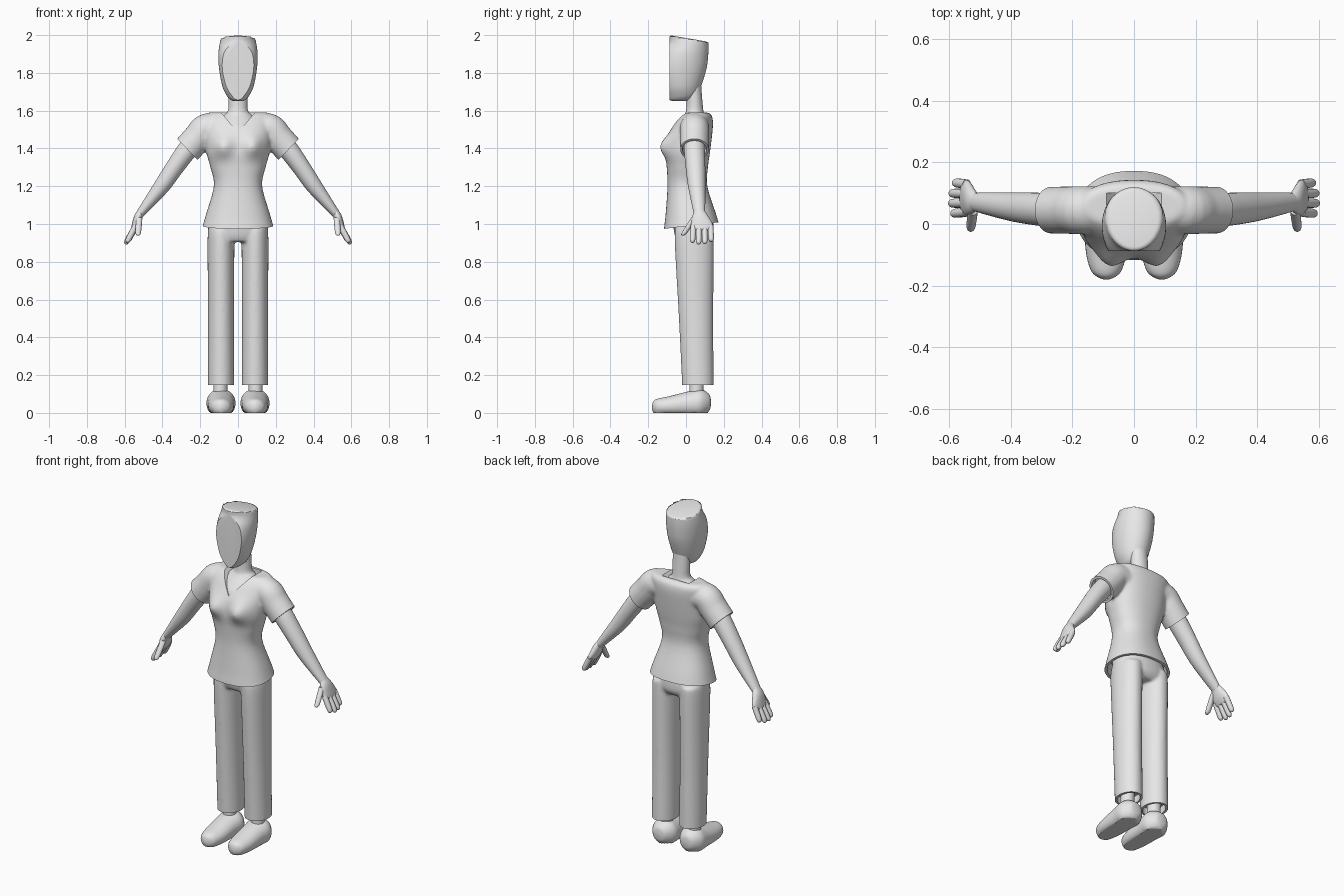
import bpy, bmesh, math
from mathutils import Vector

if "Cube" in bpy.data.objects:
    bpy.data.objects.remove(bpy.data.objects["Cube"])

Y, Z = Vector((0, 1, 0)), Vector((0, 0, 1))

grey = bpy.data.materials.new("plain_grey")
grey.use_nodes = True
grey.diffuse_color = (0.8, 0.8, 0.8, 1)
grey.node_tree.nodes["Principled BSDF"].inputs["Base Color"].default_value = grey.diffuse_color


def resample(rows, k):
    """Catmull-Rom smoothing of rows of numbers."""
    out = []
    for i in range(len(rows) - 1):
        a, b, c, d = (rows[max(i - 1, 0)], rows[i], rows[i + 1], rows[min(i + 2, len(rows) - 1)])
        for j in range(k):
            t = j / k
            out.append([q + t / 2 * (r - p + t * (2 * p - 5 * q + 4 * r - s + t * (3 * (q - r) + s - p)))
                        for p, q, r, s in zip(a, b, c, d)])
    return out + [list(rows[-1])]


def tube(rows, v=Y, side=1, p=1.0, n=32, k=5):
    """Rings along a path; each row is x, y, z, radius across, radius along v."""
    rows = resample(rows, k)
    pts = [Vector(r[:3]) for r in rows]
    rings = []
    for i, r in enumerate(rows):
        t = pts[min(i + 1, len(pts) - 1)] - pts[max(i - 1, 0)]
        u = v.cross(t).normalized()
        ring = []
        for j in range(n):
            c, s = math.cos(math.tau * j / n), math.sin(math.tau * j / n)
            c, s = math.copysign(abs(c) ** p, c), math.copysign(abs(s) ** p, s)
            q = pts[i] + u * r[3] * c + v * r[4] * s
            ring.append(Vector((q.x * side, q.y, q.z)))
        rings.append(ring)
    return rings


def body(rows):
    """Rows of height, half width, front y and back y turned into path rows."""
    return [(0, (f + b) / 2, z, w, (b - f) / 2) for z, w, f, b in rows]


def build(name, *lofts):
    """One object from lofted rings with capped ends."""
    bm = bmesh.new()
    for rings in lofts:
        loops = [[bm.verts.new(q) for q in ring] for ring in rings]
        n = len(loops[0])
        for a, b in zip(loops, loops[1:]):
            for j in range(n):
                bm.faces.new((a[j], a[(j + 1) % n], b[(j + 1) % n], b[j]))
        bm.faces.new(loops[0])
        bm.faces.new(loops[-1])
    bmesh.ops.recalc_face_normals(bm, faces=bm.faces)
    mesh = bpy.data.meshes.new(name)
    bm.to_mesh(mesh)
    bm.free()
    ob = bpy.data.objects.new(name, mesh)
    bpy.context.collection.objects.link(ob)
    mesh.materials.append(grey)
    return ob


def activate(ob):
    bpy.ops.object.select_all(action='DESELECT')
    ob.select_set(True)
    bpy.context.view_layer.objects.active = ob


def smooth(ob):
    activate(ob)
    bpy.ops.object.shade_smooth_by_angle(angle=math.radians(40))


def blend(ob, voxel, cutters):
    """Fuse overlapping lofts into soft cloth, then trim it crisply."""
    m = ob.modifiers.new("fuse", 'REMESH')
    m.mode, m.voxel_size = 'VOXEL', voxel
    m = ob.modifiers.new("soften", 'SMOOTH')
    m.factor, m.iterations = 0.5, 8
    helpers = []
    for rings in cutters:
        h = build("cutter", rings)
        h.hide_render = True
        m = ob.modifiers.new("trim", 'BOOLEAN')
        m.operation, m.solver, m.object = 'DIFFERENCE', 'EXACT', h
        helpers.append(h)
    activate(ob)
    for m in list(ob.modifiers):
        bpy.ops.object.modifier_apply(modifier=m.name)
    for h in helpers:
        bpy.data.objects.remove(h)
    smooth(ob)


# Shirt: torso with bust, two sleeves, V neck and open hems
torso_rows = [(.93, .205, -.12, .19), (.98, .19, -.116, .18), (1.05, .17, -.108, .16),
              (1.2, .128, -.098, .113), (1.3, .146, -.102, .116), (1.38, .168, -.108, .127),
              (1.46, .176, -.098, .137), (1.53, .18, -.062, .143), (1.57, .18, -.03, .138),
              (1.59, .16, -.005, .12)]
torso = tube(body(torso_rows), p=.87, n=64)
for ring in torso:
    for q in ring:
        if q.y < 0:
            q.y -= .04 * math.exp(-((abs(q.x) - .08) / .05) ** 2 - ((q.z - 1.41) / .055) ** 2)
sleeve = [(.08, .045, 1.5, .072, .075), (.165, .045, 1.508, .078, .078), (.215, .045, 1.454, .078, .077),
          (.268, .045, 1.395, .078, .076), (.31, .045, 1.35, .078, .076)]
hollow_hem = [(z, w - .014, f + .014, b - .014) for z, w, f, b in torso_rows[:3]]
neck_cut = [[Vector((x, y, z)) for x, z in ((-.17, 1.685), (.17, 1.685), (0, 1.485))] for y in (-.3, .1)]
hem_tilt = Vector((0, 1, .12))
cuts = [tube([(0, .03, .7, .5, .5), (0, .03, .992, .5, .5)], v=hem_tilt, k=1),
        tube(body(hollow_hem), p=.87), neck_cut]
for s in (1, -1):
    cuts.append(tube([(.268, .045, 1.395, .12, .12), (.36, .045, 1.307, .12, .12)], side=s, k=1))
    cuts.append(tube([(.245, .045, 1.417, .064, .064), (.31, .045, 1.355, .064, .064)], side=s, k=1))
shirt = build("shirt", torso, *[tube(sleeve, side=s) for s in (1, -1)])
blend(shirt, .008, cuts)

# Trousers: hips, seat and two straight legs with open cuffs
hips = tube(body([(.905, .135, -.045, .12), (.94, .152, -.06, .145), (1.0, .158, -.068, .145),
                  (1.07, .14, -.07, .13)]), p=.9)
leg = [(.09, .063, .1, .069, .084), (.09, .063, .15, .069, .084), (.09, .053, .5, .069, .091),
       (.09, .044, .9, .071, .104), (.088, .045, .98, .068, .1)]
cuts = [tube([(0, 0, 0, .5, .5), (0, 0, .147, .5, .5)], k=1)]
cuts += [tube([(.09, .063, .1, .056, .071), (.09, .062, .19, .056, .071)], side=s, k=1) for s in (1, -1)]
trousers = build("trousers", hips, *[tube(leg, side=s, k=8) for s in (1, -1)])
blend(trousers, .008, cuts)

# Neck flaring into the upper chest
neck = [(1.42, .13, -.1, .11), (1.5, .12, -.076, .11), (1.545, .1, -.04, .108), (1.575, .075, -.012, .1),
        (1.6, .053, .0, .092), (1.66, .05, .004, .086), (1.74, .05, .0, .08)]
smooth(build("neck", tube(body(neck))))

# Head: rounded form sliced flat at the crown and the face
head_rows = [(1.65, .02, -.07, -.01), (1.658, .04, -.088, .03), (1.68, .06, -.1, .058),
             (1.73, .083, -.122, .08), (1.82, .1, -.142, .108), (1.9, .104, -.126, .118),
             (1.96, .096, -.09, .119), (2.0, .086, -.088, .116), (2.04, .078, -.086, .11)]
head = build("head", tube(body(head_rows), n=64))
bm = bmesh.new()
bm.from_mesh(head.data)
for co, no, soft in (((0, -.09, 2.0), (0, .17, 1), .014), ((0, -.087, 1.8), (0, -1, 0), 0)):
    geom = bm.verts[:] + bm.edges[:] + bm.faces[:]
    cut = bmesh.ops.bisect_plane(bm, geom=geom, plane_co=co, plane_no=no, clear_outer=True)
    edges = [e for e in cut["geom_cut"] if isinstance(e, bmesh.types.BMEdge)]
    bmesh.ops.holes_fill(bm, edges=edges, sides=0)
    if soft:
        bmesh.ops.bevel(bm, geom=edges, offset=soft, segments=3, profile=.5, affect='EDGES')
bmesh.ops.recalc_face_normals(bm, faces=bm.faces)
bm.to_mesh(head.data)
bm.free()
smooth(head)

# Limbs made once per side
arm = [(.23, .045, 1.435, .052, .054), (.27, .045, 1.39, .053, .055), (.335, .05, 1.3, .048, .052),
       (.4, .056, 1.205, .043, .046), (.47, .065, 1.115, .031, .037), (.522, .072, 1.05, .021, .029)]
palm = [(.512, .072, 1.07, .018, .026), (.527, .076, 1.04, .022, .043), (.54, .084, 1.0, .021, .057),
        (.552, .085, .97, .015, .055), (.554, .085, .965, .006, .045)]
shoe = [(.09, .132, .055, .012, .012), (.09, .122, .055, .042, .045), (.09, .075, .052, .075, .074),
        (.09, .01, .046, .072, .067), (.09, -.09, .036, .066, .052), (.09, -.15, .033, .05, .042),
        (.09, -.172, .032, .028, .03), (.09, -.18, .03, .008, .01)]


def finger(start, end, r, side):
    a, b = Vector(start), Vector(end)
    steps = ((0, 1), (.5, 1), (.85, .9), (.96, .6), (1, .15))
    return tube([(*a.lerp(b, t), r * w, r * w) for t, w in steps], side=side, n=16, k=3)


for s, word in ((1, "left_"), (-1, "right_")):
    smooth(build(word + "arm", tube(arm, side=s)))
    fingers = [finger((.542, .085 + (y - .085) * .9, .99), (.597 - d, y, .893 + d), .0155, s)
               for y, d in ((.034, .008), (.067, 0), (.1, .002), (.134, .014))]
    thumb = finger((.522, .045, 1.035), (.53, -.018, .938), .016, s)
    smooth(build(word + "hand", tube(palm, side=s), thumb, *fingers))
    smooth(build(word + "ankle", tube([(.093, .055, .09, .037, .038), (.093, .057, .22, .037, .038)], side=s)))
    foot = tube(shoe, v=Z, side=s, p=.95)
    for ring in foot:
        for q in ring:
            q.z = max(q.z, .004)
            q.z -= .004 if q.z < .0041 else 0
    smooth(build(word + "shoe", foot))
